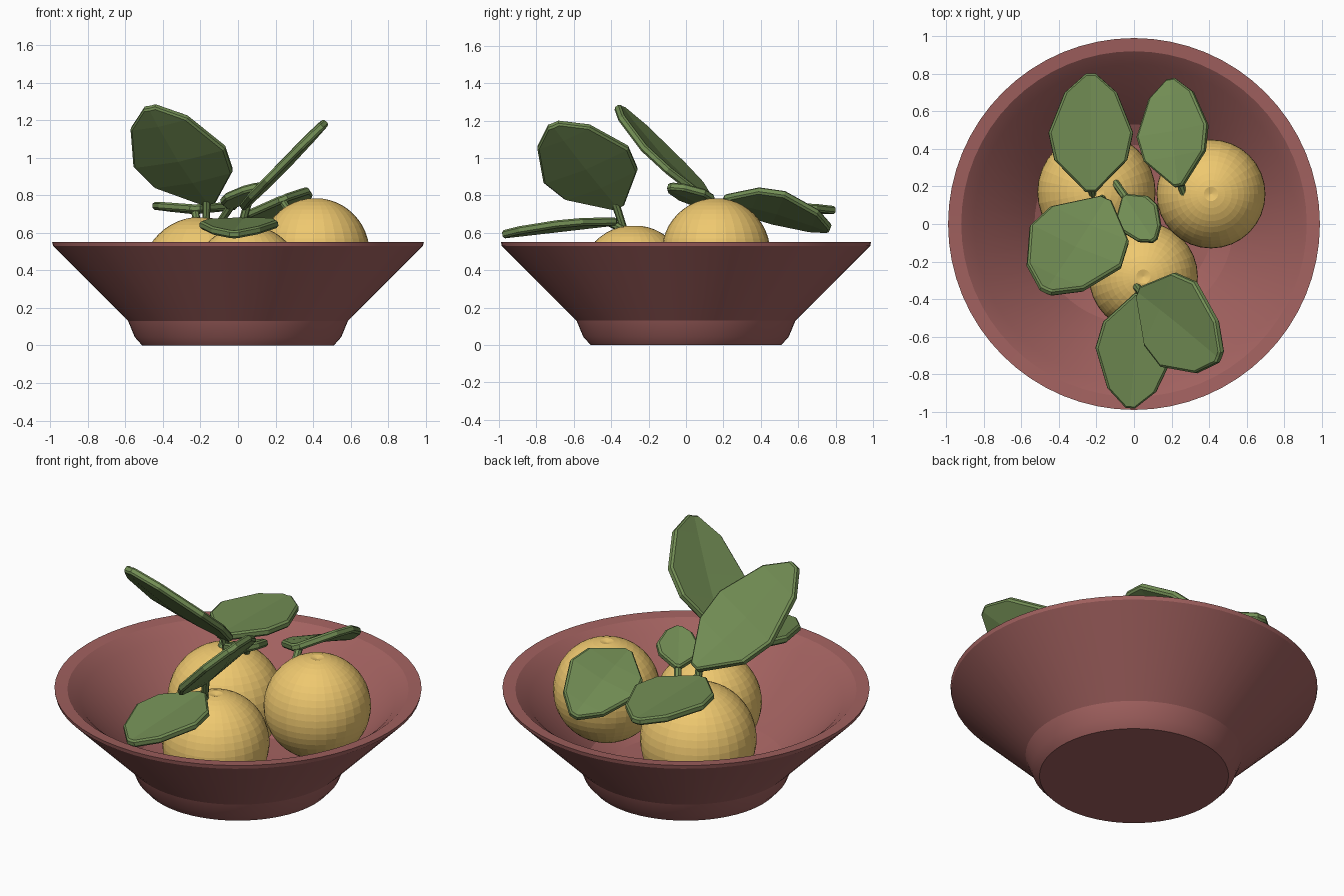
import bpy, bmesh, math
from mathutils import Vector

if "Cube" in bpy.data.objects:
    bpy.data.objects.remove(bpy.data.objects["Cube"])


def material(name, rgb):
    m = bpy.data.materials.new(name)
    m.diffuse_color = (*rgb, 1)
    m.use_nodes = True
    m.node_tree.nodes["Principled BSDF"].inputs["Base Color"].default_value = m.diffuse_color
    return m


CLAY = material("clay", (0.36, 0.12, 0.115))
FRUIT = material("fruit_yellow", (0.86, 0.58, 0.16))
LEAF = material("leaf_green", (0.17, 0.27, 0.09))


def add_object(name, bm, mat, smooth=None):
    bmesh.ops.recalc_face_normals(bm, faces=bm.faces)
    me = bpy.data.meshes.new(name)
    bm.to_mesh(me)
    bm.free()
    ob = bpy.data.objects.new(name, me)
    bpy.context.collection.objects.link(ob)
    me.materials.append(mat)
    if smooth:
        me.shade_smooth()
        me.set_sharp_from_angle(angle=math.radians(smooth))
    return ob


# Bowl: one closed profile spun around z
def bowl():
    profile = [(0, 0), (0.51, 0), (0.55, 0.045), (0.585, 0.13), (0.985, 0.53), (0.99, 0.552),
               (0.92, 0.545), (0.85, 0.49), (0.53, 0.13), (0.42, 0.075), (0, 0.06)]
    bm = bmesh.new()
    vs = [bm.verts.new((r, 0, z)) for r, z in profile]
    edges = [bm.edges.new(p) for p in zip(vs, vs[1:])]
    bmesh.ops.spin(bm, geom=vs + edges, axis=(0, 0, 1), cent=(0, 0, 0),
                   angle=math.tau, steps=64, use_duplicate=False)
    bmesh.ops.remove_doubles(bm, verts=bm.verts, dist=1e-4)
    add_object("bowl", bm, CLAY, 20)


# Fruit: sphere with a small dimple at the crown
def fruit(name, centre, radius):
    bm = bmesh.new()
    bmesh.ops.create_uvsphere(bm, u_segments=32, v_segments=24, radius=radius)
    for v in bm.verts:
        d = v.co.xy.length / radius
        if v.co.z > 0 and d < 0.12:
            v.co.z -= 0.012
        v.co += Vector(centre)
    add_object(name, bm, FRUIT)


# Leaf: low-poly folded blade, thickened and bevelled
OUTLINE = [(0, 0.12), (0.27, 0.86), (0.5, 1.0), (0.84, 0.62), (1, 0.12)]


def leaf(name, base, tip, side, width, root, fold=0.02, arch=0.0):
    base, tip, side = Vector(base), Vector(tip), Vector(side)
    axis = (tip - base).normalized()
    side = (side - axis * side.dot(axis)).normalized()
    up = side.cross(axis)
    if up.z < 0:
        up = -up
    bm = bmesh.new()
    rows = []
    for t, w in OUTLINE:
        mid = base.lerp(tip, t) + up * arch * math.sin(math.pi * t)
        rows.append([bm.verts.new(mid + side * s * w * width / 2 + up * fold * abs(s) * w)
                     for s in (-1, 0, 1)])
    for a, b in zip(rows, rows[1:]):
        for i in (0, 1):
            bm.faces.new((a[i], a[i + 1], b[i + 1], b[i]))
    ob = add_object(name, bm, LEAF)
    solid = ob.modifiers.new("thickness", "SOLIDIFY")
    solid.thickness, solid.offset = 0.042, 0
    bev = ob.modifiers.new("edge", "BEVEL")
    bev.width, bev.segments, bev.angle_limit = 0.01, 1, math.radians(50)

    # Stem from the fruit crown into the blade
    root = Vector(root)
    end = base + axis * 0.04
    d = end - root
    bm = bmesh.new()
    bmesh.ops.create_cone(bm, cap_ends=True, segments=8, radius1=0.02, radius2=0.022, depth=d.length)
    rot = Vector((0, 0, 1)).rotation_difference(d).to_matrix()
    for v in bm.verts:
        v.co = rot @ v.co + (root + end) / 2
    add_object(name + "_stem", bm, LEAF)


bowl()
fruit("left_fruit", (-0.2, 0.17, 0.37), 0.315)
fruit("right_fruit", (0.41, 0.16, 0.495), 0.29)
fruit("front_fruit", (0.05, -0.28, 0.35), 0.29)

leaf("back_left_leaf", (-0.23, 0.17, 0.73), (-0.23, 0.80, 0.72), (1, 0, 0), 0.45, (-0.22, 0.15, 0.66))
leaf("back_right_leaf", (0.24, 0.20, 0.78), (0.2, 0.77, 0.62), (0.39, 0.05, 0.16), 0.41,
     (0.27, 0.15, 0.72), arch=0.02)
leaf("tall_left_leaf", (-0.15, 0.13, 0.76), (-0.47, -0.36, 1.27), (0.53, -0.12, 0), 0.54,
     (-0.17, 0.14, 0.66), arch=-0.03)
leaf("tall_right_leaf", (0.03, -0.36, 0.74), (0.46, -0.71, 1.18), (0, 1, 0), 0.52,
     (0.01, -0.33, 0.61), arch=-0.01)
leaf("front_leaf", (0.03, -0.37, 0.66), (-0.02, -0.98, 0.59), (1, 0, 0.02), 0.42,
     (0.03, -0.32, 0.61))
leaf("small_centre_leaf", (-0.05, 0.15, 0.74), (0.11, -0.09, 0.85), (0.8, 0.6, 0.1), 0.24,
     (-0.1, 0.22, 0.65), fold=0.01)
